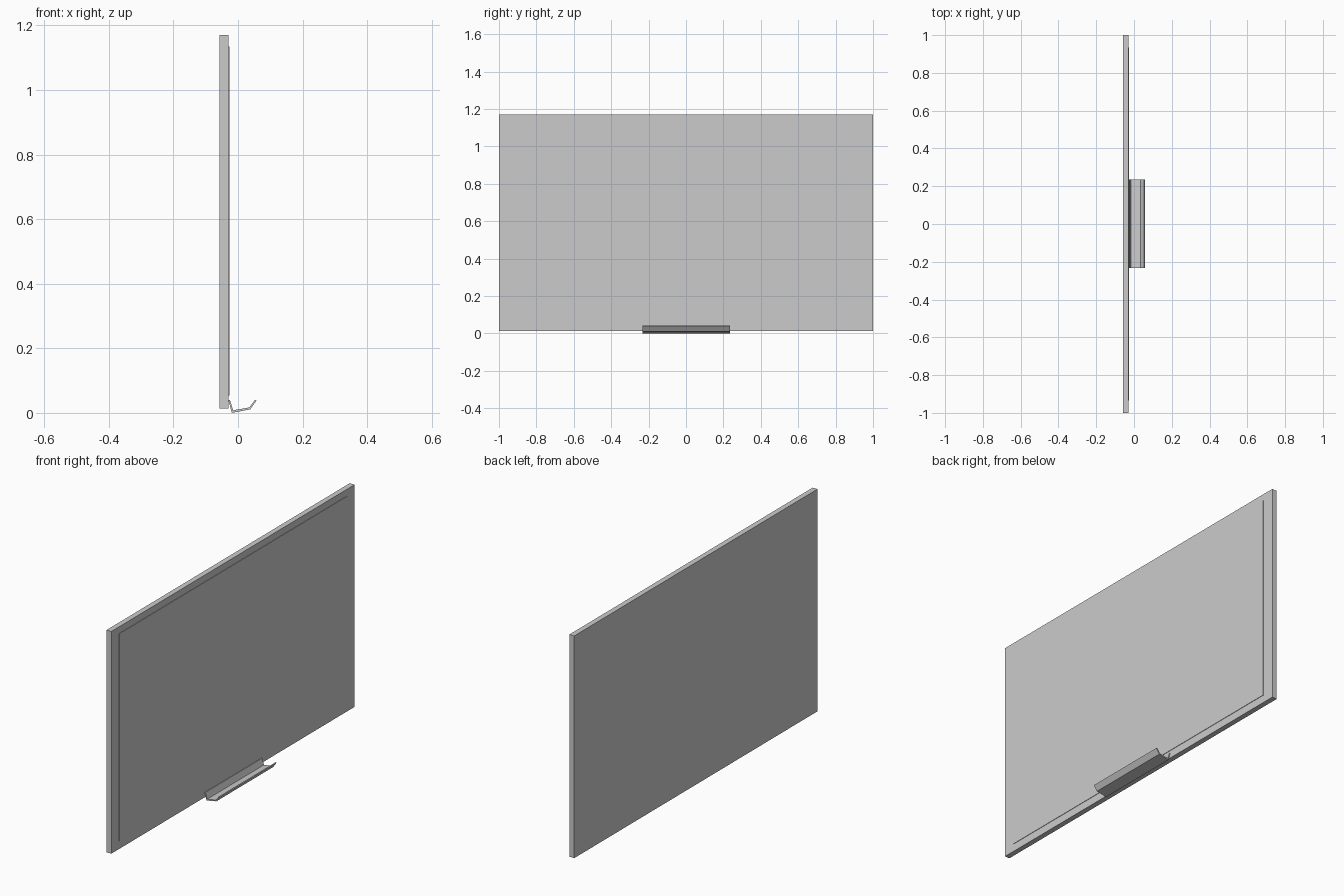
import bpy
import bmesh
from mathutils import Vector

if "Cube" in bpy.data.objects:
    bpy.data.objects.remove(bpy.data.objects["Cube"])


def box(name, lo, hi):
    """Axis-aligned box between two corners."""
    lo, hi = Vector(lo), Vector(hi)
    bm = bmesh.new()
    bmesh.ops.create_cube(bm, size=1)
    for v in bm.verts:
        v.co = Vector(a * b for a, b in zip(v.co, hi - lo)) + (lo + hi) / 2
    return add(name, bm)


def add(name, bm):
    bmesh.ops.recalc_face_normals(bm, faces=bm.faces[:])
    mesh = bpy.data.meshes.new(name)
    bm.to_mesh(mesh)
    bm.free()
    obj = bpy.data.objects.new(name, mesh)
    bpy.context.collection.objects.link(obj)
    return obj


def extrude_y(name, profile, y0, y1):
    """Closed x-z profile swept along y."""
    bm = bmesh.new()
    face = bm.faces.new([bm.verts.new((x, y0, z)) for x, z in profile])
    ext = bmesh.ops.extrude_face_region(bm, geom=[face])["geom"]
    bmesh.ops.translate(bm, vec=(0, y1 - y0, 0),
                        verts=[v for v in ext if isinstance(v, bmesh.types.BMVert)])
    return add(name, bm)


# Board body with its border, and the slightly raised writing surface
box("board_frame", (-0.057, -1, 0.014), (-0.029, 1, 1.17))
box("writing_surface", (-0.031, -0.935, 0.054), (-0.0265, 0.935, 1.135))

# Bent sheet pen tray: back wall, sloped floor, raised lip
outer = [(-0.030, 0.040), (-0.019, 0.001), (0.038, 0.011), (0.057, 0.038)]
inner = [(0.053, 0.041), (0.035, 0.017), (-0.015, 0.008), (-0.025, 0.040)]
extrude_y("pen_tray", outer + inner, -0.232, 0.235)

# Put the tray's lowest edge on the ground
for v in bpy.data.objects["pen_tray"].data.vertices:
    if v.co.z < 0.002:
        v.co.z = 0
